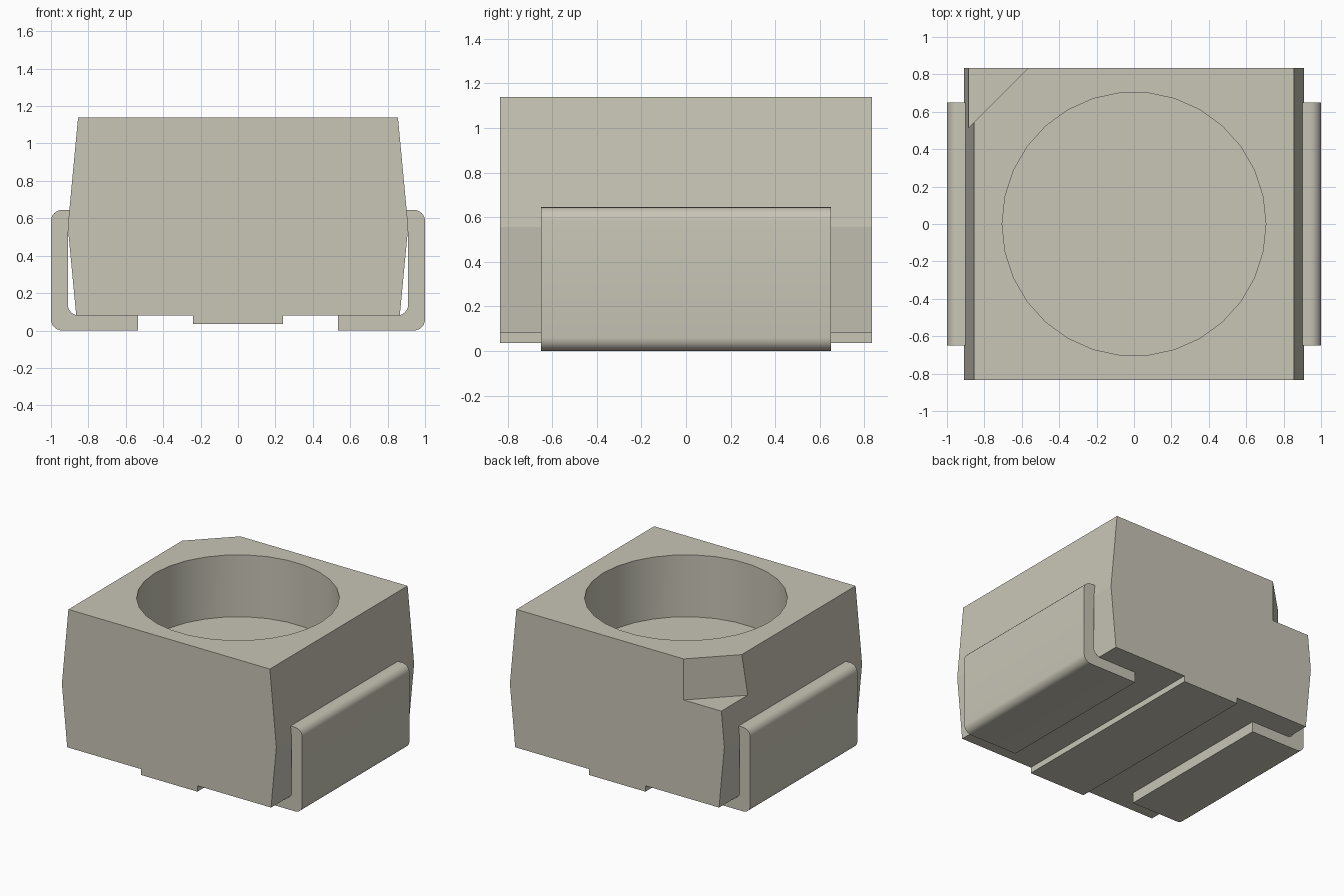
import bpy, bmesh, math
from mathutils import Vector

if "Cube" in bpy.data.objects:
    bpy.data.objects.remove(bpy.data.objects["Cube"])

stone = bpy.data.materials.new("warm_grey")
stone.use_nodes = True
colour = (0.58, 0.56, 0.47, 1)
stone.diffuse_color = colour
stone.node_tree.nodes["Principled BSDF"].inputs["Base Color"].default_value = colour


def prism(name, outline, start, depth, smooth_sides=False):
    """Extrude a closed outline of 3D points from start by the vector depth."""
    bm = bmesh.new()
    face = bm.faces.new([bm.verts.new(Vector(p) + Vector(start)) for p in outline])
    ext = bmesh.ops.extrude_face_region(bm, geom=[face], use_keep_orig=True)
    moved = [g for g in ext["geom"] if isinstance(g, bmesh.types.BMVert)]
    bmesh.ops.translate(bm, verts=moved, vec=depth)
    bmesh.ops.recalc_face_normals(bm, faces=bm.faces)
    if smooth_sides:
        for f in bm.faces:
            f.smooth = len(f.verts) == 4
    mesh = bpy.data.meshes.new(name)
    bm.to_mesh(mesh)
    bm.free()
    mesh.materials.append(stone)
    obj = bpy.data.objects.new(name, mesh)
    bpy.context.collection.objects.link(obj)
    return obj


def select(obj):
    bpy.ops.object.select_all(action="DESELECT")
    obj.select_set(True)
    bpy.context.view_layer.objects.active = obj


def cut(obj, cutter):
    mod = obj.modifiers.new("cut", "BOOLEAN")
    mod.operation, mod.solver, mod.object = "DIFFERENCE", "EXACT", cutter
    select(obj)
    bpy.ops.object.modifier_apply(modifier=mod.name)
    bpy.data.objects.remove(cutter)


def arc(cx, cz, r, a0, a1, n=6):
    angles = [math.radians(a0 + (a1 - a0) * i / n) for i in range(n + 1)]
    return [(cx + r * math.cos(a), 0, cz + r * math.sin(a)) for a in angles]


# Housing: tapered sides and a raised rib under the base
half = [(0.24, 0, 0.035), (0.24, 0, 0.08), (0.865, 0, 0.08),
        (0.91, 0, 0.555), (0.855, 0, 1.14)]
outline = half + [(-x, y, z) for x, y, z in reversed(half)]
housing = prism("housing", outline, (0, -0.835, 0), (0, 1.67, 0))

# Round well in the top
sides, radius = 30, 0.705
circle = [(radius * math.cos(math.tau * i / sides),
           radius * math.sin(math.tau * i / sides), 0) for i in range(sides)]
cut(housing, prism("well_cutter", circle, (0, 0, 0.665), (0, 0, 1), True))

# Corner notch marking the polarity
notch = [(-0.46, 0.94, 0), (-1.06, 0.34, 0), (-1.06, 0.94, 0)]
cut(housing, prism("notch_cutter", notch, (0, 0, 0.825), (0, 0, 1)))

# Bent contact strips, one on each side
strip = ([(0.535, 0, 0.08), (0.535, 0, 0)]
         + arc(0.94, 0.06, 0.06, -90, 0)
         + arc(0.94, 0.585, 0.06, 0, 90)
         + [(0.82, 0, 0.645), (0.82, 0, 0.555), (0.91, 0, 0.555)]
         + arc(0.85, 0.14, 0.06, 0, -90))
for side, name in ((1, "left_contact"), (-1, "right_contact")):
    points = [(side * x, y, z) for x, y, z in strip]
    contact = prism(name, points, (0, -0.65, 0), (0, 1.3, 0))
    select(contact)
    bpy.ops.object.shade_smooth_by_angle(angle=math.radians(35))
